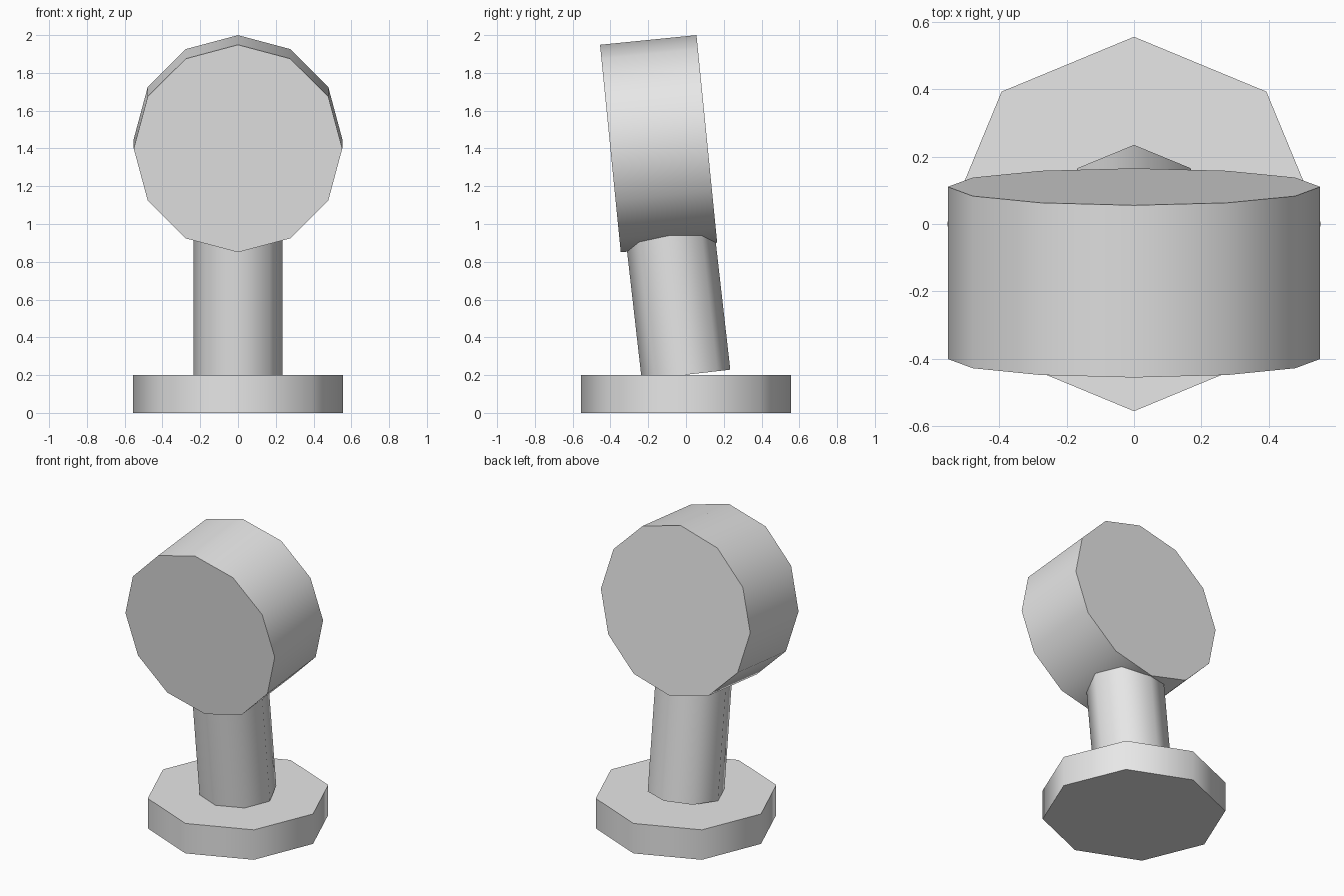
import bpy
from math import radians, pi
from mathutils import Matrix, Vector

cube = bpy.data.objects.get("Cube")
if cube:
    bpy.data.objects.remove(cube, do_unlink=True)

grey = bpy.data.materials.new("light grey")
grey.use_nodes = True
colour = (0.8, 0.8, 0.8, 1)
grey.diffuse_color = colour
grey.node_tree.nodes["Principled BSDF"].inputs["Base Color"].default_value = colour


def prism(name, sides, radius, depth, centre, tilt=0.0):
    """Smooth-sided prism with a corner on +y, tipped about x by tilt."""
    bpy.ops.mesh.primitive_cylinder_add(
        vertices=sides, radius=radius, depth=depth,
        location=centre, rotation=(tilt, 0, 0))
    obj = bpy.context.object
    obj.name = obj.data.name = name
    obj.data.materials.append(grey)
    bpy.ops.object.shade_smooth_by_angle(angle=radians(60))
    return obj


# Flat octagonal foot
base_height = 0.2
prism("base", 8, 0.555, base_height, (0, 0, base_height / 2))

# Stem leaning forward, its top buried in the head
lean = radians(6.5)
stem_length = 0.95
foot = Vector((0, 0, 0.202))
axis = Matrix.Rotation(lean, 3, "X") @ Vector((0, 0, 1))
prism("stem", 8, 0.236, stem_length, foot + axis * stem_length / 2, lean)

# Twelve-sided drum facing forward and slightly down
prism("head", 12, 0.552, 0.513, (0, -0.145, 1.425), pi / 2 + radians(5.7))
